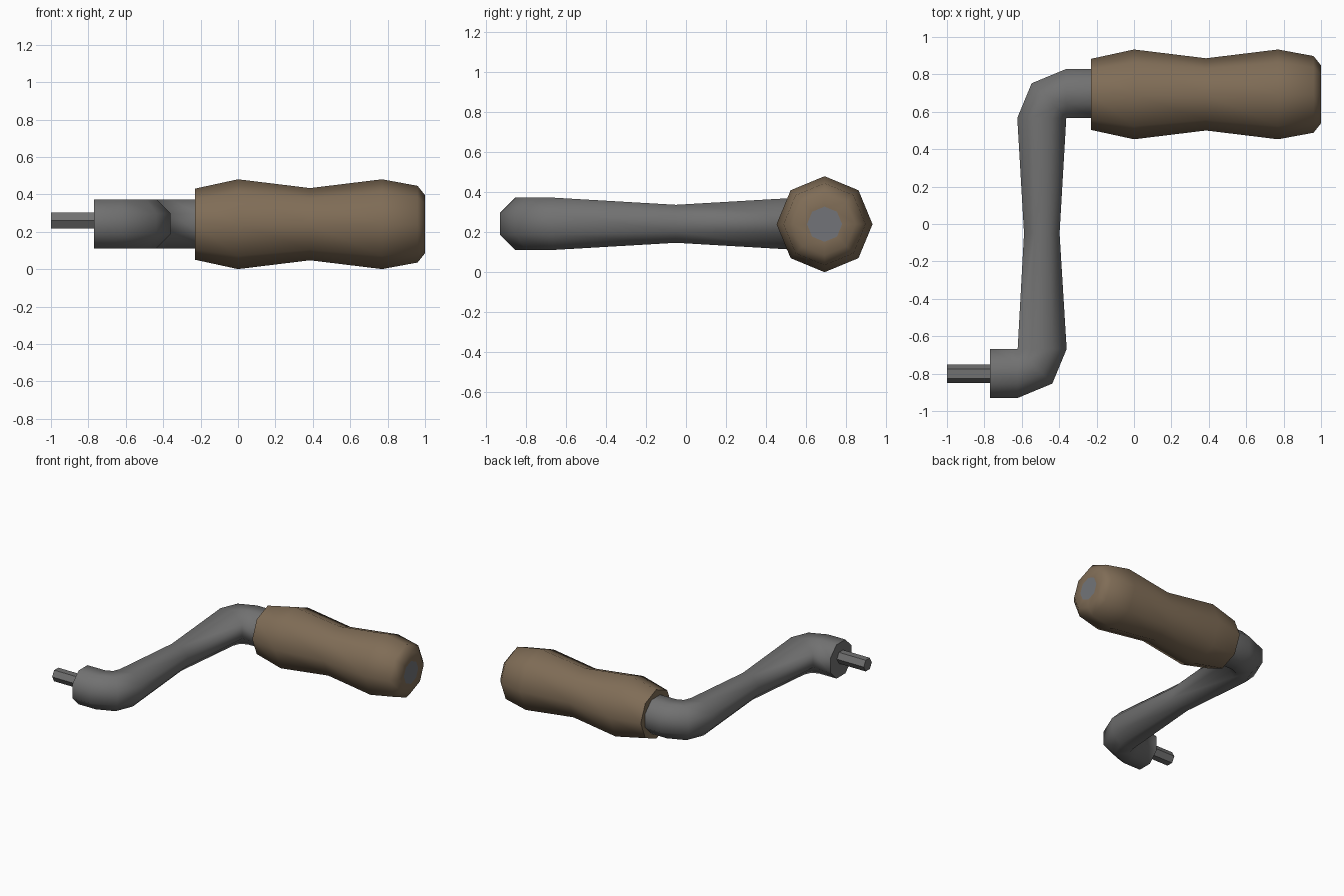
import bpy, bmesh, math
from mathutils import Vector

if "Cube" in bpy.data.objects:
    bpy.data.objects.remove(bpy.data.objects["Cube"])


def material(name, rgb):
    m = bpy.data.materials.new(name)
    m.diffuse_color = (*rgb, 1)
    m.use_nodes = True
    m.node_tree.nodes["Principled BSDF"].inputs["Base Color"].default_value = m.diffuse_color
    return m


steel = material("grey steel", (0.165, 0.165, 0.165))
wood = material("brown wood", (0.215, 0.152, 0.094))
worn = material("worn end grey", (0.17, 0.175, 0.19))


def loft(name, sections, sides, phase, mats):
    """Sweep a regular polygon; section = (x, y, z, radius, heading in degrees)."""
    bm = bmesh.new()
    rings = []
    for x, y, z, r, heading in sections:
        h = math.radians(heading)
        side = Vector((-math.sin(h), math.cos(h), 0))
        ring = []
        for i in range(sides):
            a = math.tau * (i + phase) / sides
            ring.append(bm.verts.new(Vector((x, y, z)) + side * (r * math.cos(a))
                                     + Vector((0, 0, r * math.sin(a)))))
        rings.append(ring)
    for a, b in zip(rings, rings[1:]):
        for i in range(sides):
            j = (i + 1) % sides
            bm.faces.new((a[i], a[j], b[j], b[i]))
    bm.faces.new(rings[0][::-1])
    end = bm.faces.new(rings[-1])
    if len(mats) > 1:  # last face gets the second colour
        end.material_index = 1
    bmesh.ops.remove_doubles(bm, verts=bm.verts, dist=0.001)
    bmesh.ops.recalc_face_normals(bm, faces=bm.faces)
    me = bpy.data.meshes.new(name)
    bm.to_mesh(me)
    bm.free()
    for m in mats:
        me.materials.append(m)
    ob = bpy.data.objects.new(name, me)
    bpy.context.collection.objects.link(ob)
    bpy.ops.object.select_all(action='DESELECT')
    ob.select_set(True)
    bpy.context.view_layer.objects.active = ob
    bpy.ops.object.shade_smooth_by_angle(angle=math.radians(50))
    return ob


# Crank arm: octagonal tube with two bends pivoting on their inner edges
H = 0.131                          # half width across flats
K = 1 / math.cos(math.pi / 8)      # flats to corner radius
Z = 0.243
arm = [(-0.77, -0.80, Z, H * K, 0)]
for ang in (0, 45, 90):            # lower bend, turning left
    a = math.radians(ang)
    arm.append((-0.622 + H * math.sin(a), -0.668 - H * math.cos(a), Z, H * K, ang))
arm.append((-0.493, -0.05, Z, 0.095 * K, 90))
for ang in (90, 45, 0):            # upper bend, turning right
    a = math.radians(ang)
    arm.append((-0.362 - H * math.sin(a), 0.567 + H * math.cos(a), Z, H * K, ang))
arm.append((-0.20, 0.698, Z, H * K, 0))
loft("crank_arm", arm, 8, 0.5, [steel])

# Drive pin: thin hexagonal rod
loft("drive_pin", [(x, -0.80, 0.261, 0.05, 0) for x in (-1.0, -0.74)], 6, 0, [steel])

# Grip: turned octagonal handle with a worn patch in the end
profile = [(-0.23, 0.19), (0.0, 0.24), (0.385, 0.193), (0.77, 0.24),
           (0.96, 0.205), (1.0, 0.155), (1.0, 0.088)]
loft("grip", [(x, 0.693, 0.241, r, 0) for x, r in profile], 8, 0, [wood, worn])
